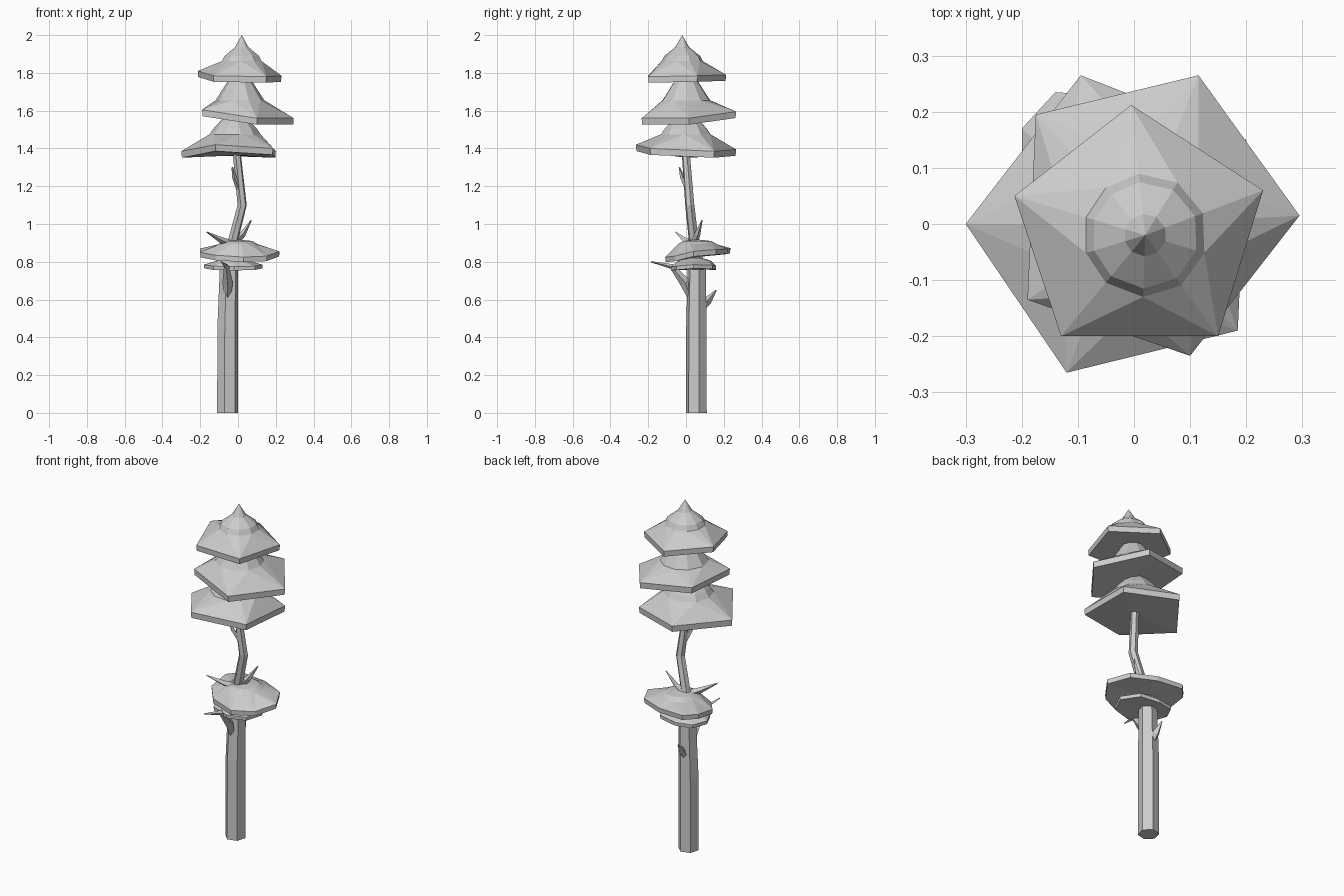
import bpy, bmesh, math
from mathutils import Vector

if "Cube" in bpy.data.objects:
    bpy.data.objects.remove(bpy.data.objects["Cube"], do_unlink=True)

GREY = (0.6, 0.6, 0.6, 1)
grey = bpy.data.materials.new("plain_grey")
grey.use_nodes = True
grey.diffuse_color = GREY
grey.node_tree.nodes["Principled BSDF"].inputs["Base Color"].default_value = GREY


def finish(name, bm):
    bmesh.ops.recalc_face_normals(bm, faces=bm.faces)
    mesh = bpy.data.meshes.new(name)
    bm.to_mesh(mesh)
    bm.free()
    mesh.materials.append(grey)
    bpy.context.collection.objects.link(bpy.data.objects.new(name, mesh))


def bridge(bm, a, b):
    """Quads between two closed rings of equal length."""
    n = len(a)
    for i in range(n):
        j = (i + 1) % n
        bm.faces.new((a[i], a[j], b[j], b[i]))


def fan(bm, ring, tip):
    for i in range(len(ring)):
        bm.faces.new((ring[i], ring[(i + 1) % len(ring)], tip))


def limb(name, points, sides=6, turn=0.0):
    """Tapered tube through (x, y, z, radius) points."""
    bm = bmesh.new()
    rings = []
    pos = [Vector(p[:3]) for p in points]
    for i, p in enumerate(points):
        d = (pos[min(i + 1, len(pos) - 1)] - pos[max(i - 1, 0)]).normalized()
        if i == 0 and sides == 6:
            d = Vector((0, 0, 1))
        u = d.cross(Vector((0, 1, 0)) if abs(d.y) < 0.7 else Vector((0, 0, 1))).normalized()
        v = d.cross(u)
        angles = [turn + math.tau * k / sides for k in range(sides)]
        rings.append([bm.verts.new(pos[i] + p[3] * (u * math.cos(a) + v * math.sin(a)))
                      for a in angles])
    for a, b in zip(rings, rings[1:]):
        bridge(bm, a, b)
    bm.faces.new(rings[0])
    bm.faces.new(rings[-1])
    finish(name, bm)


def tier(name, centre, rim, profile, apex, thick):
    """Foliage skirt: irregular rim corners, rounder inner rings, pointed top."""
    bm = bmesh.new()
    n = len(rim)
    c = Vector(centre)
    top = [bm.verts.new(p) for p in rim]
    low = [bm.verts.new((c.x + (x - c.x) * 0.99, c.y + (y - c.y) * 0.99, z - thick))
           for x, y, z in rim]
    dirs = []
    for i in range(n):
        a = (Vector(rim[i][:2]) - c).normalized()
        b = (Vector(rim[(i + 1) % n][:2]) - c).normalized()
        dirs += [a, (a + b).normalized()]
    rings = [[bm.verts.new((c.x + d.x * r, c.y + d.y * r, z)) for d in dirs]
             for r, z in profile]
    bridge(bm, top, low)
    mean = sum(p[2] for p in rim) / n - thick
    fan(bm, low, bm.verts.new((c.x, c.y, mean)))
    outer = rings[0]
    for i in range(n):
        j = (i + 1) % n
        bm.faces.new((top[i], outer[2 * i + 1], outer[2 * i]))
        bm.faces.new((top[i], top[j], outer[2 * i + 1]))
        bm.faces.new((top[j], outer[2 * j], outer[2 * i + 1]))
    for a, b in zip(rings, rings[1:]):
        bridge(bm, a, b)
    fan(bm, rings[-1], bm.verts.new((c.x, c.y, apex)))
    finish(name, bm)


# Trunk with its bend
limb("trunk", [(-.055, .055, 0, .057), (-.055, .055, .45, .056), (-.048, .057, .76, .05),
               (-.03, .042, .9, .027), (.022, .02, 1.1, .025), (-.005, 0, 1.36, .022),
               (0, 0, 1.5, .02)], turn=0.25)

# Bare branches and snags
limb("long_branch", [(-.055, .03, .6, .015), (-.055, -.005, .69, .028),
                     (-.06, -.075, .775, .014), (-.09, -.185, .8, .003)], 4)
limb("back_snag", [(-.055, .085, .55, .012), (-.055, .115, .595, .022),
                   (-.06, .16, .65, .003)], 4)
limb("right_snag", [(-.03, .04, .89, .024), (-.09, -.005, .915, .016),
                    (-.165, -.055, .957, .003)], 4)
limb("left_snag", [(-.025, .04, .9, .024), (.025, .06, .945, .016),
                   (.07, .085, 1.02, .003)], 4)
limb("upper_snag", [(.005, .01, 1.18, .014), (-.02, -.02, 1.25, .012),
                    (-.03, -.035, 1.3, .004)], 4)

# Crown, three pointed pentagonal skirts
tier("crown_top", (.02, -.02),
     [(-.213, .05, 1.81), (-.13, -.2, 1.785), (.15, -.2, 1.78), (.23, .06, 1.785),
      (-.005, .212, 1.79)],
     [(.11, 1.862), (.095, 1.89), (.038, 1.935)], 2.0, .032)
tier("crown_middle", (.01, 0),
     [(-.175, .195, 1.615), (-.19, -.135, 1.605), (.1, -.235, 1.56), (.295, .015, 1.56),
      (.115, .265, 1.595)],
     [(.13, 1.655), (.11, 1.685), (.065, 1.755)], 1.8, .034)
tier("crown_bottom", (-.015, 0),
     [(-.3, 0, 1.385), (-.12, -.265, 1.42), (.185, -.19, 1.4), (.2, .15, 1.385),
      (-.095, .265, 1.395)],
     [(.135, 1.475), (.115, 1.505), (.065, 1.56)], 1.6, .034)

# Low shelves of foliage around the trunk
tier("shelf_upper", (0, .06),
     [(-.2, .17, .87), (-.2, .04, .85), (-.12, -.06, .835), (.03, -.11, .825),
      (.15, -.06, .83), (.22, .04, .855), (.16, .16, .865), (.02, .222, .868),
      (-.14, .235, .872)],
     [(.105, .893), (.075, .91)], .918, .027)
tier("shelf_lower", (-.03, .045),
     [(-.18, .06, .785), (-.13, -.04, .777), (-.02, -.08, .774), (.09, -.05, .777),
      (.13, .04, .785), (.07, .14, .782), (-.04, .16, .777), (-.14, .14, .78)],
     [(.09, .803), (.06, .815)], .825, .02)
